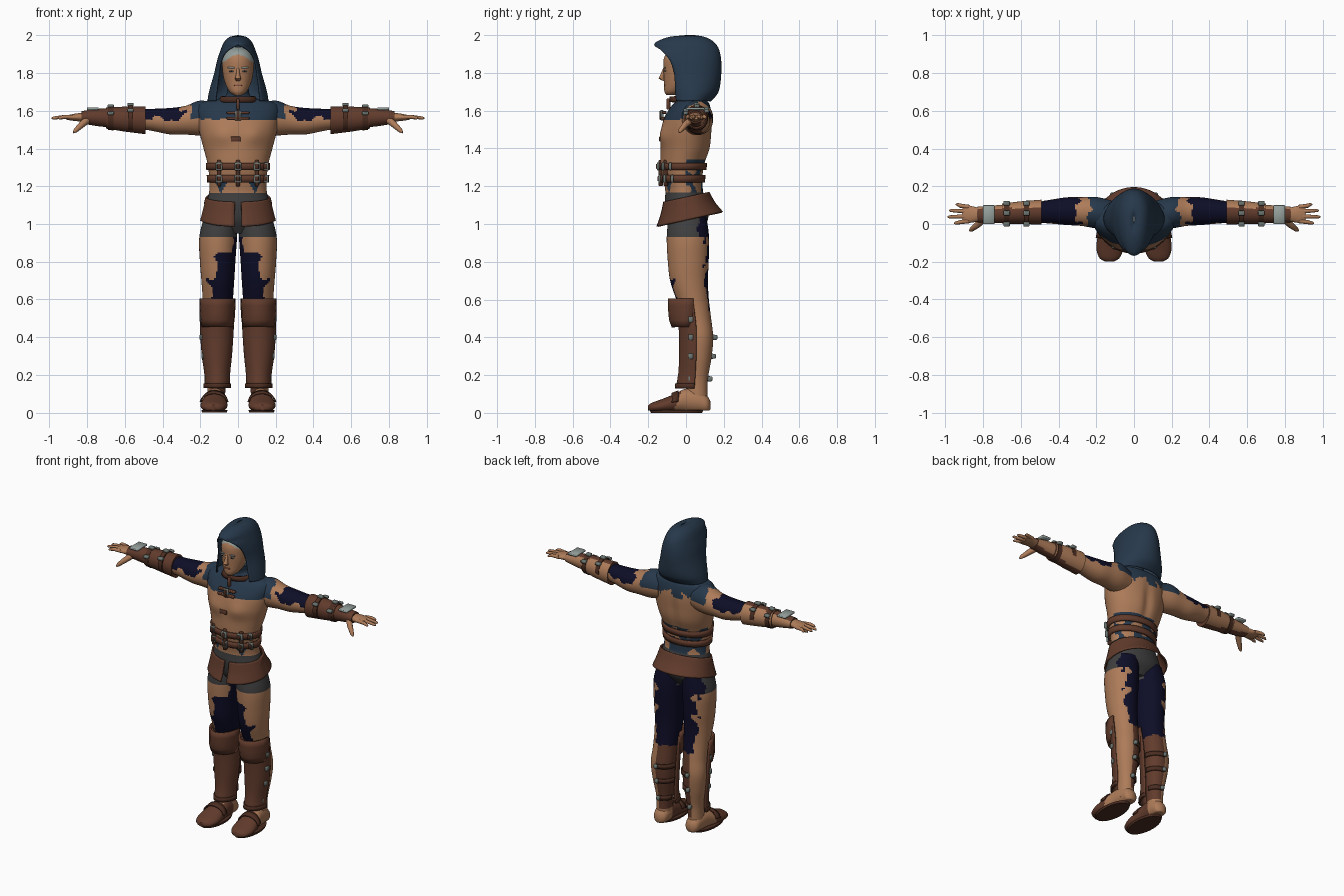
import bpy, bmesh
from math import sin, cos, pi, sqrt, asin, exp
from mathutils import Vector, noise

cube = bpy.data.objects.get("Cube")
if cube:
    bpy.data.objects.remove(cube, do_unlink=True)


def material(name, *rgb):
    m = bpy.data.materials.new(name)
    m.use_nodes = True
    m.diffuse_color = (*rgb, 1)
    m.node_tree.nodes["Principled BSDF"].inputs["Base Color"].default_value = (*rgb, 1)
    return m


SKIN = material("skin", .42, .2, .1)
LEATHER = material("brown leather", .12, .044, .025)
STRAP = material("dark leather", .07, .026, .015)
NAVY = material("navy cloth", .02, .04, .07)
DARK = material("midnight cloth", .004, .004, .02)
GREY = material("charcoal cloth", .05, .05, .05)
METAL = material("dull metal", .15, .18, .165)
HAIR = material("silver grey", .3, .35, .33)
LIP = material("lip", .25, .09, .05)


def finish(name, bm, mats, rule=None, mirror=False, thick=0):
    """Turn a bmesh into a smooth object, colouring faces by rule."""
    bmesh.ops.remove_doubles(bm, verts=bm.verts, dist=.0002)
    bmesh.ops.recalc_face_normals(bm, faces=bm.faces)
    bm.normal_update()
    mats = mats if isinstance(mats, list) else [mats]
    if rule:
        for f in bm.faces:
            f.material_index = mats.index(rule(f.calc_center_median(), f.normal))
    me = bpy.data.meshes.new(name)
    bm.to_mesh(me)
    bm.free()
    for m in mats:
        me.materials.append(m)
    me.shade_smooth()
    me.set_sharp_from_angle(angle=.8)
    ob = bpy.data.objects.new(name, me)
    bpy.context.collection.objects.link(ob)
    if thick:
        mod = ob.modifiers.new("thickness", "SOLIDIFY")
        mod.thickness, mod.offset = thick, 0
    if mirror:
        ob.modifiers.new("mirror", "MIRROR")


def surface(name, rings, mats, closed=True, cap=True, **kw):
    bm = bmesh.new()
    rows = [[bm.verts.new(p) for p in r] for r in rings]
    n = len(rows[0])
    for a, b in zip(rows, rows[1:]):
        for i in range(n if closed else n - 1):
            j = (i + 1) % n
            bm.faces.new((a[i], a[j], b[j], b[i]))
    if cap:
        bm.faces.new(rows[0])
        bm.faces.new(rows[-1])
    finish(name, bm, mats, **kw)


def blend(keys, steps):
    """Smoothly interpolate key rows along their first value."""
    def slope(i, k):
        a, b = keys[max(i - 1, 0)], keys[min(i + 1, len(keys) - 1)]
        return (b[k] - a[k]) / (b[0] - a[0])
    out = []
    for s in range(steps + 1):
        t = keys[0][0] + (keys[-1][0] - keys[0][0]) * s / steps
        i = max(j for j in range(len(keys) - 1) if j == 0 or keys[j][0] <= t + 1e-9)
        a, b = keys[i], keys[i + 1]
        h = b[0] - a[0]
        u = (t - a[0]) / h
        row = [t]
        for k in range(1, len(a)):
            row.append(a[k] * (1 + 2 * u) * (1 - u) ** 2 + b[k] * u * u * (3 - 2 * u)
                       + h * slope(i, k) * u * (1 - u) ** 2 - h * slope(i + 1, k) * u * u * (1 - u))
        out.append(row)
    return out


def loft(name, keys, mats, axis="z", n=32, steps=12, arc=None, warp=None, **kw):
    """Elliptical sections: position, two centres, two radii."""
    a0, a1 = arc or (0, 2 * pi)
    rings = []
    for t, cu, cv, ru, rv in blend(keys, steps):
        ring = []
        for i in range(n):
            a = a0 + (a1 - a0) * i / (n - 1 if arc else n)
            u, v = cu + ru * cos(a), cv + rv * sin(a)
            p = Vector({"x": (t, u, v), "y": (u, t, v), "z": (u, v, t)}[axis])
            ring.append(warp(p) if warp else p)
        rings.append(ring)
    if arc:
        kw["cap"] = False
    surface(name, rings, mats, closed=not arc, **kw)


def tube(name, points, radii, mat, n=10, **kw):
    pts = [Vector(p) for p in points]
    q = (pts[-1] - pts[0]).to_track_quat("Z", "Y")
    rings = [[p + q @ Vector((r * cos(2 * pi * i / n), r * sin(2 * pi * i / n), 0)) for i in range(n)]
             for p, r in zip(pts, radii)]
    surface(name, rings, mat, **kw)


def box(name, at, size, mat, mirror=False):
    bm = bmesh.new()
    bmesh.ops.create_cube(bm, size=1)
    for v in bm.verts:
        v.co = Vector(at) + Vector(size) * v.co
    bmesh.ops.bevel(bm, geom=bm.edges[:], offset=min(size) * .2, segments=1, affect="EDGES")
    finish(name, bm, mat, mirror=mirror)


def rough(c, scale=16):
    return noise.noise(c * scale)


# Torso with shoulder cape, torn shirt and shorts
def torso_rule(c, n):
    r = rough(c)
    if c.z < 1.165:
        return GREY
    if c.z > (1.555 + .008 * r if c.y < .03 else 1.565 + .07 * rough(c, 22)):
        return NAVY
    if c.z < 1.34 and c.y > 0 and r > -.1:
        return NAVY
    if c.z < 1.225 and c.y < 0 and abs(abs(c.x) - .09) < (c.z - 1.16) * .5:
        return NAVY
    return SKIN


def muscles(p):
    pec = exp(-((abs(p.x) - .085) / .06) ** 2 - ((p.z - 1.47) / .05) ** 2)
    spine = exp(-(p.x / .03) ** 2 - ((p.z - 1.42) / .14) ** 2)
    p.y += -.014 * pec if p.y < 0 else -.014 * spine
    return p


loft("torso", [(.95, 0, .01, .1, .06), (1.02, 0, .01, .18, .105), (1.1, 0, 0, .17, .112),
     (1.18, 0, -.01, .152, .1), (1.3, 0, -.018, .158, .115), (1.4, 0, -.002, .182, .132),
     (1.48, 0, .003, .203, .135), (1.56, 0, .012, .215, .128), (1.62, 0, .025, .215, .105),
     (1.65, 0, .03, .18, .085), (1.67, 0, .02, .08, .06), (1.72, 0, 0, .055, .055)],
     [SKIN, NAVY, GREY], n=96, steps=100, rule=torso_rule, warp=muscles)


# Arms, palms, fingers
def arm_rule(c, n):
    r = rough(c, 20)
    if c.x < .24 + .03 * r and c.z > 1.56:
        return NAVY
    if .29 + .05 * r < c.x < .52 and n.z > .15 + .5 * r:
        return DARK
    return SKIN


loft("arm", [(.12, .05, 1.56, .075, .08), (.2, .06, 1.562, .083, .092), (.28, .066, 1.55, .076, .076),
     (.36, .068, 1.545, .073, .07), (.48, .064, 1.554, .059, .056), (.6, .06, 1.558, .052, .052),
     (.75, .052, 1.565, .04, .035), (.82, .05, 1.566, .037, .025), (.88, .052, 1.565, .046, .017),
     (.91, .054, 1.564, .04, .011)], [SKIN, NAVY, DARK], axis="x", n=48, steps=90,
     rule=arm_rule, mirror=True)
for label, y, tip in (("index", .016, .955), ("middle", .041, .988), ("ring", .066, .98), ("little", .09, .945)):
    end = y + (y - .05) * .35
    tube(label + "_finger", [(.875, y, 1.566), (.92, (y + end) / 2, 1.568), (tip - .008, end, 1.562), (tip, end, 1.56)],
         [.012, .011, .008, .003], SKIN, mirror=True)
tube("thumb", [(.795, .03, 1.555), (.83, -.005, 1.525), (.862, -.03, 1.495), (.872, -.036, 1.484)],
     [.02, .017, .012, .004], SKIN, mirror=True)

# Bracers, straps and wrist plates
loft("bracer", [(.49, .063, 1.55, .066, .074), (.6, .06, 1.556, .06, .066), (.7, .055, 1.562, .053, .056)],
     [LEATHER, SKIN], axis="x", rule=lambda c, n: SKIN if n.y > .5 else LEATHER, mirror=True)
loft("wrist_guard", [(.695, .054, 1.563, .048, .05), (.76, .051, 1.565, .046, .044), (.83, .05, 1.566, .042, .032)],
     [LEATHER, SKIN], axis="x", rule=lambda c, n: SKIN if n.y > .6 else LEATHER, mirror=True)
for x, r in ((.57, .071), (.675, .063)):
    loft("bracer_strap", [(x - .014, .058, 1.559, r - .004, r), (x + .014, .057, 1.56, r - .006, r - .002)],
         STRAP, axis="x", steps=2, mirror=True)
    for y in (.0, .058, .11):
        lift = r * sqrt(max(0, 1 - ((y - .058) / r) ** 2))
        box("bracer_buckle", (x, y, 1.562 + lift), (.034, .026, .018), METAL, True)
box("wrist_plate", (.77, .05, 1.611), (.062, .1, .014), HAIR, True)


# Legs: torn trousers over skin, leather on the inner calf
def leg_rule(c, n):
    r = rough(c)
    inner = n.y * .7 - n.x * .75
    if c.z > .93:
        return DARK if c.y > .07 + .03 * r else GREY
    if c.z < .54 + .04 * r:
        return LEATHER if n.x < .1 and c.z > .1 else SKIN
    if inner > .25 + .5 * r:
        return DARK
    if c.z < .85 and c.x < .155 - .22 * (c.z - .6) + .06 * r and n.y < 0:
        return DARK
    return SKIN


loft("leg", [(.04, .117, .06, .048, .055), (.1, .115, .058, .047, .055), (.18, .113, .06, .052, .056),
     (.3, .115, .07, .069, .066), (.4, .116, .074, .077, .07), (.5, .11, .06, .075, .073),
     (.6, .107, .035, .08, .086), (.7, .107, .016, .087, .1), (.8, .108, .012, .094, .108),
     (.93, .105, .01, .1, .112), (1.04, .09, .008, .09, .1)],
     [SKIN, DARK, GREY, LEATHER], n=56, steps=110, rule=leg_rule, mirror=True)

# Greaves, knee plates, calf straps
loft("greave", [(.13, .11, .045, .064, .095), (.2, .11, .05, .062, .086), (.3, .112, .055, .074, .086),
     (.45, .112, .055, .084, .088), (.58, .11, .04, .087, .09)], LEATHER, arc=(pi, 2 * pi), thick=.012, mirror=True)
loft("greave_rim", [(.13, .11, .045, .069, .101), (.155, .11, .045, .068, .098)], STRAP,
     arc=(pi, 2 * pi), steps=2, thick=.008, mirror=True)
loft("knee_plate", [(.455, .11, .03, .08, .1), (.5, .11, .035, .087, .12), (.605, .108, .04, .09, .13)],
     LEATHER, n=9, steps=4, arc=(pi, 2 * pi), thick=.012, mirror=True)
for z, r in ((.18, .055), (.3, .073), (.4, .081)):
    loft("calf_strap", [(z - .014, .114, .067, r, r), (z + .014, .114, .067, r, r)], STRAP,
         steps=1, arc=(pi / 2, pi), thick=.008, mirror=True)
    box("calf_buckle", (.115, .072 + r, z), (.022, .026, .026), METAL, True)
for z, x in ((.18, .168), (.3, .186), (.4, .196), (.495, .196)):
    box("greave_buckle", (x, .025, z), (.014, .026, .03), METAL, True)


# Feet with half sandals
def foot_rule(c, n):
    return LEATHER if c.y < -.07 + .4 * c.z or n.x < -.5 and c.y < .05 else SKIN


loft("foot", [(-.2, .13, .026, .02, .014), (-.185, .13, .028, .05, .024), (-.13, .128, .036, .071, .036),
     (-.06, .125, .05, .066, .05), (.0, .12, .064, .056, .064), (.07, .117, .06, .05, .06),
     (.115, .117, .045, .04, .043), (.13, .117, .04, .015, .02)], [SKIN, LEATHER], axis="y",
     n=40, steps=40, rule=foot_rule, mirror=True, warp=lambda p: Vector((p.x, p.y, max(p.z, .012))))
loft("sole", [(0, .125, -.05, .066, .135), (.014, .125, -.05, .069, .142)], STRAP, steps=1, mirror=True)
loft("sandal_strap", [(-.075, .127, .05, .073, .052), (-.04, .125, .055, .068, .06)], STRAP, axis="y",
     arc=(.1, pi - .1), steps=2, thick=.008, mirror=True)

# Flared hip skirt, split at the front
loft("hip_skirt", [(1.02, 0, .02, .193, .172), (1.08, 0, .01, .178, .14), (1.142, 0, .002, .163, .118)], LEATHER,
     n=48, arc=(-pi / 2 + .1, 1.5 * pi - .1), thick=.01,
     warp=lambda p: Vector((p.x * (1 + (.03 if p.y < 0 else 0)), p.y, p.z + .22 * p.y)))

# Waist belts with buckles
for z, rx, ry in ((1.305, .165, .122), (1.24, .16, .114)):
    loft("waist_belt", [(z - .019, 0, -.017, rx - .003, ry - .002), (z + .019, 0, -.017, rx, ry)], LEATHER,
         n=48, steps=2, cap=False, thick=.012)
    for x in (-.1, 0, .1, .145):
        y = -.017 - ry * sqrt(1 - (x / rx) ** 2)
        box("belt_buckle", (x, y - .008, z), (.036, .014, .042), METAL)
        box("belt_tongue", (x, y - .014, z), (.02, .012, .026), STRAP)
for x, y in ((-.1, -.107), (0, -.134), (.1, -.107)):
    box("belt_hanger", (x, y, 1.27), (.022, .024, .14), STRAP)

# Collar and chest clasp
loft("collar", [(1.645, 0, .0, .1, .082), (1.675, 0, -.005, .085, .075)], STRAP, steps=2, cap=False, thick=.012)
box("collar_drop", (0, -.093, 1.635), (.018, .02, .06), LEATHER)
for z, y in ((1.59, -.115), (1.56, -.123)):
    box("chest_strap", (0, y, z), (.12, .022, .014), LEATHER)
box("chest_clasp", (0, -.126, 1.575), (.034, .016, .055), METAL)
box("chest_clasp_core", (0, -.133, 1.575), (.018, .012, .05), STRAP)
box("torn_scrap", (-.012, -.138, 1.45), (.05, .008, .026), LEATHER)

# Head, face and hair
loft("head", [(1.682, 0, -.075, .02, .028), (1.7, 0, -.064, .044, .05), (1.75, 0, -.036, .07, .08),
     (1.82, 0, -.022, .083, .097), (1.88, 0, -.018, .081, .098), (1.92, 0, -.012, .058, .075),
     (1.938, 0, -.01, .02, .03)], [SKIN, HAIR], n=48, steps=40,
     rule=lambda c, n: HAIR if c.z > 1.905 - abs(c.x) * .6 or c.y > -.03 else SKIN)
tube("nose", [(0, -.112, 1.832), (0, -.124, 1.795), (0, -.13, 1.77), (0, -.118, 1.758)],
     [.006, .01, .016, .01], SKIN)
box("brow", (.037, -.113, 1.828), (.038, .009, .008), HAIR, True)
box("eye", (.035, -.111, 1.811), (.026, .009, .008), HAIR, True)
box("pupil", (.035, -.115, 1.811), (.008, .006, .007), DARK, True)
box("mouth", (0, -.113, 1.735), (.04, .009, .009), LIP)

# Peaked hood: height, half width, front edge, back, half opening
rings = []
for z, w, f, b, o in blend([(1.652, .158, -.05, .13, .118), (1.7, .15, -.055, .168, .112), (1.8, .122, -.062, .183, .1),
                            (1.87, .106, -.088, .182, .086), (1.92, .089, -.132, .172, .055), (1.95, .077, -.165, .155, 0),
                            (1.975, .06, -.125, .125, 0), (1.992, .035, -.06, .08, 0), (1.997, .004, .01, .04, 0)], 44):
    a0 = asin(min(max(o, 0) / w, .95))
    ring = []
    for i in range(49):
        a = a0 + (2 * pi - 2 * a0) * i / 48
        depth = (.03 - f) / cos(a0) if cos(a) > 0 else b - .03
        ring.append(Vector((w * sin(a), .03 - depth * cos(a), z)))
    rings.append(ring)
surface("hood", rings, NAVY, closed=False, cap=False, thick=.008)
